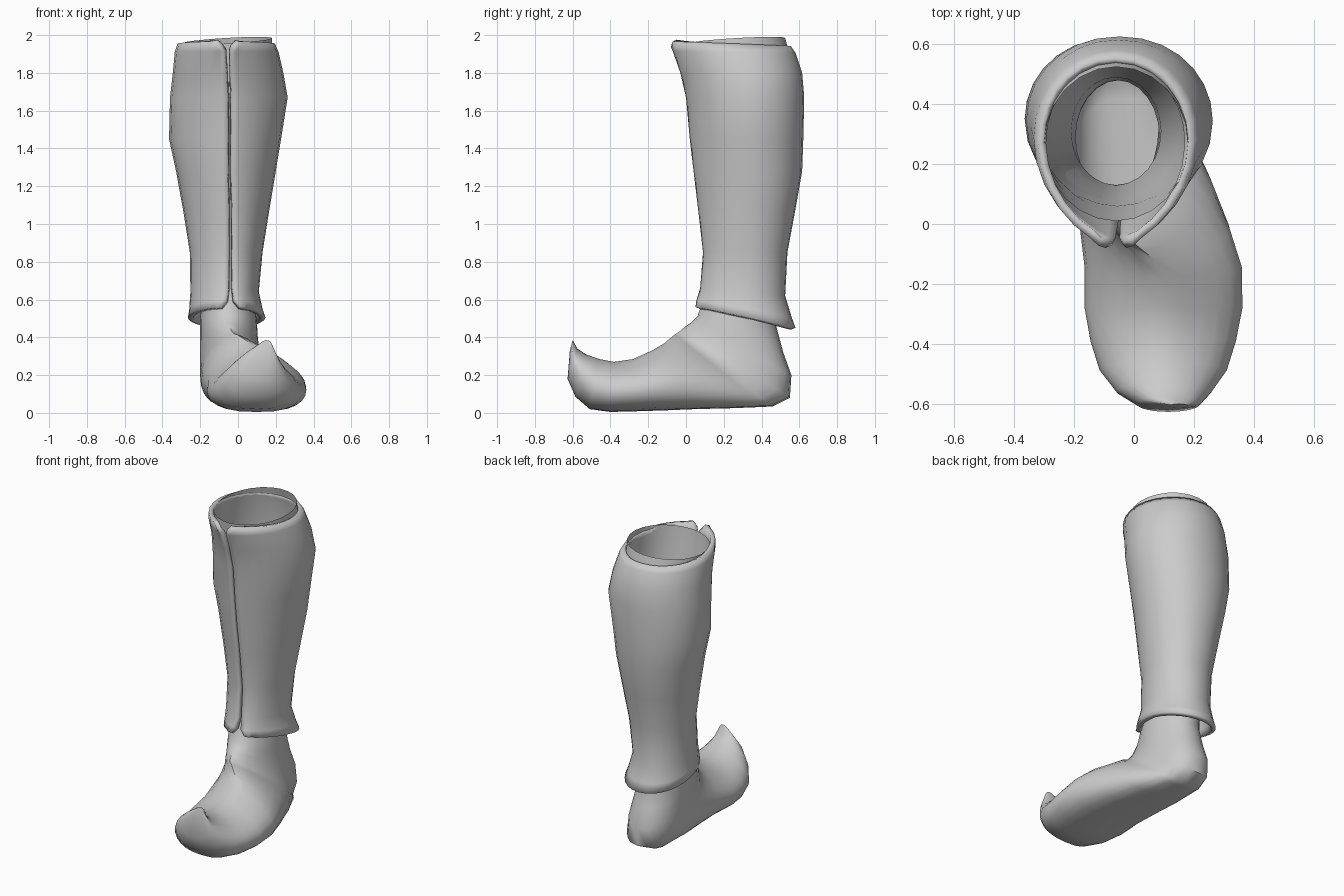
import bpy, bmesh, math

grey = bpy.data.materials.new("plain_grey")
grey.diffuse_color = (0.6, 0.6, 0.6, 1)


def spow(v, e):
    return math.copysign(abs(v) ** e, v)


def finish(name, bm, angle):
    bmesh.ops.recalc_face_normals(bm, faces=bm.faces)
    me = bpy.data.meshes.new(name)
    bm.to_mesh(me)
    bm.free()
    ob = bpy.data.objects.new(name, me)
    bpy.context.collection.objects.link(ob)
    me.materials.append(grey)
    bpy.ops.object.select_all(action='DESELECT')
    ob.select_set(True)
    bpy.context.view_layer.objects.active = ob
    bpy.ops.object.shade_smooth_by_angle(angle=math.radians(angle))
    return ob


def skin(bm, rings, closed):
    n = len(rings[0])
    for r, s in zip(rings, rings[1:]):
        for i in range(n if closed else n - 1):
            j = (i + 1) % n
            bm.faces.new((r[i], r[j], s[j], s[i]))


# Inner boot and foot: each ring joins a front/top point to a back/bottom point
# (front y, front z, back y, back z, x left, x right, bottom fullness 0..1)
BOOT = [
    (0.01, 1.955, 0.525, 1.985, -0.300, 0.180, 0.0),
    (0.02, 1.85, 0.56, 1.85, -0.305, 0.185, 0.0),
    (0.06, 1.60, 0.575, 1.60, -0.315, 0.205, 0.0),
    (0.08, 1.28, 0.565, 1.28, -0.275, 0.155, 0.0),
    (0.13, 0.85, 0.49, 0.85, -0.210, 0.090, 0.0),
    (0.10, 0.62, 0.48, 0.60, -0.195, 0.085, 0.0),
    (0.06, 0.51, 0.48, 0.45, -0.200, 0.100, 0.0),
    (0.03, 0.48, 0.515, 0.32, -0.200, 0.105, 0.2),
    (0.00, 0.46, 0.558, 0.20, -0.200, 0.115, 0.4),
    (-0.03, 0.435, 0.55, 0.08, -0.200, 0.130, 0.6),
    (-0.05, 0.42, 0.46, 0.035, -0.200, 0.155, 0.8),
    (-0.06, 0.415, 0.42, 0.032, -0.200, 0.190, 0.8),
    (-0.09, 0.39, 0.25, 0.025, -0.195, 0.260, 0.9),
    (-0.12, 0.365, 0.05, 0.020, -0.180, 0.320, 0.9),
    (-0.18, 0.33, -0.12, 0.013, -0.165, 0.360, 0.9),
    (-0.28, 0.285, -0.28, 0.008, -0.165, 0.362, 0.8),
    (-0.38, 0.27, -0.40, 0.005, -0.145, 0.340, 0.7),
    (-0.46, 0.285, -0.51, 0.020, -0.115, 0.310, 0.5),
    (-0.53, 0.31, -0.585, 0.085, -0.060, 0.260, 0.2),
    (-0.575, 0.34, -0.627, 0.180, 0.010, 0.220, 0.0),
    (-0.60, 0.385, -0.615, 0.330, 0.120, 0.180, 0.0),
]
N = 24
bm = bmesh.new()
rings = []
for fy, fz, by, bz, x0, x1, full in BOOT:
    ring = []
    for i in range(N):
        a = 2 * math.pi * i / N
        t = ((1 - math.cos(a)) / 2) ** (1 - 0.3 * full)
        e = 1 - 0.4 * full if math.cos(a) < 0 else 1 + 0.1 * full
        x = (x0 + x1) / 2 + (x1 - x0) / 2 * spow(math.sin(a), e)
        z = fz + (bz - fz) * t
        if fz > 1.9:
            z += 0.06 * (x + 0.06)      # tilted top edge
        ring.append(bm.verts.new((x, fy + (by - fy) * t, z)))
    rings.append(ring)
skin(bm, rings, True)
bm.faces.new(rings[-1])
finish("inner_boot_and_foot", bm, 50)

# Outer shaft: wrap-around cuff open along a narrow front slit
# (z, front tilt, x left, x right, y front, y back, slit x, slit half width)
SHAFT = [
    (0.505, 0.055, -0.265, 0.145, 0.050, 0.580, -0.04, 0.050),
    (0.550, 0.045, -0.258, 0.130, 0.055, 0.560, -0.04, 0.020),
    (0.640, 0.020, -0.252, 0.110, 0.075, 0.525, -0.04, 0.011),
    (0.850, 0.000, -0.255, 0.130, 0.090, 0.537, -0.04, 0.010),
    (1.070, 0.000, -0.290, 0.165, 0.065, 0.578, -0.04, 0.010),
    (1.280, 0.000, -0.328, 0.200, 0.040, 0.615, -0.045, 0.010),
    (1.450, 0.000, -0.365, 0.228, 0.020, 0.621, -0.045, 0.010),
    (1.670, 0.000, -0.360, 0.263, 0.000, 0.626, -0.045, 0.010),
    (1.800, 0.000, -0.345, 0.240, -0.03, 0.615, -0.05, 0.012),
    (1.910, 0.005, -0.335, 0.215, -0.07, 0.580, -0.055, 0.018),
    (1.955, 0.012, -0.320, 0.195, -0.08, 0.555, -0.06, 0.035),
]
M = 29
bm = bmesh.new()
rings = []
for k, (z, tilt, x0, x1, y0, y1, sx, sw) in enumerate(SHAFT):
    cy = y0 + (y1 - y0) * 0.55
    taper = 1.0 + 0.3 * min(1, max(0, (z - 0.6) / 0.8))
    ring = []
    for i in range(M):
        a = 2 * math.pi * i / (M - 1)
        c, s = math.cos(a), math.sin(a)
        e = taper if c > 0 else 0.95
        f = max(0, c) ** 3               # lean the front towards the slit
        cx = (x0 + x1) / 2 * (1 - f) + sx * f
        x = cx + (x1 - x0) / 2 * spow(s, e)
        y = cy - c * (cy - y0 if c > 0 else y1 - cy)
        if i in (0, M - 1):
            x = sx + (sw if i == 0 else -sw)
        elif i in (1, M - 2):
            side = 1 if i == 1 else -1
            x = sx + side * max(side * (x - sx), sw + 0.025)
        zz = z + tilt * c
        if i in (0, M - 1) and k == len(SHAFT) - 1:
            zz -= 0.03                   # rounded top corners
        ring.append(bm.verts.new((x, y, zz)))
    rings.append(ring)
skin(bm, rings, False)
shaft = finish("outer_shaft", bm, 50)
wall = shaft.modifiers.new("wall", 'SOLIDIFY')
wall.thickness = 0.028
wall.offset = -1
# The open sheet must face outwards so that the wall grows inwards
mid = min(shaft.data.polygons, key=lambda p: -p.center.y)
if mid.normal.y < 0:
    shaft.data.flip_normals()
